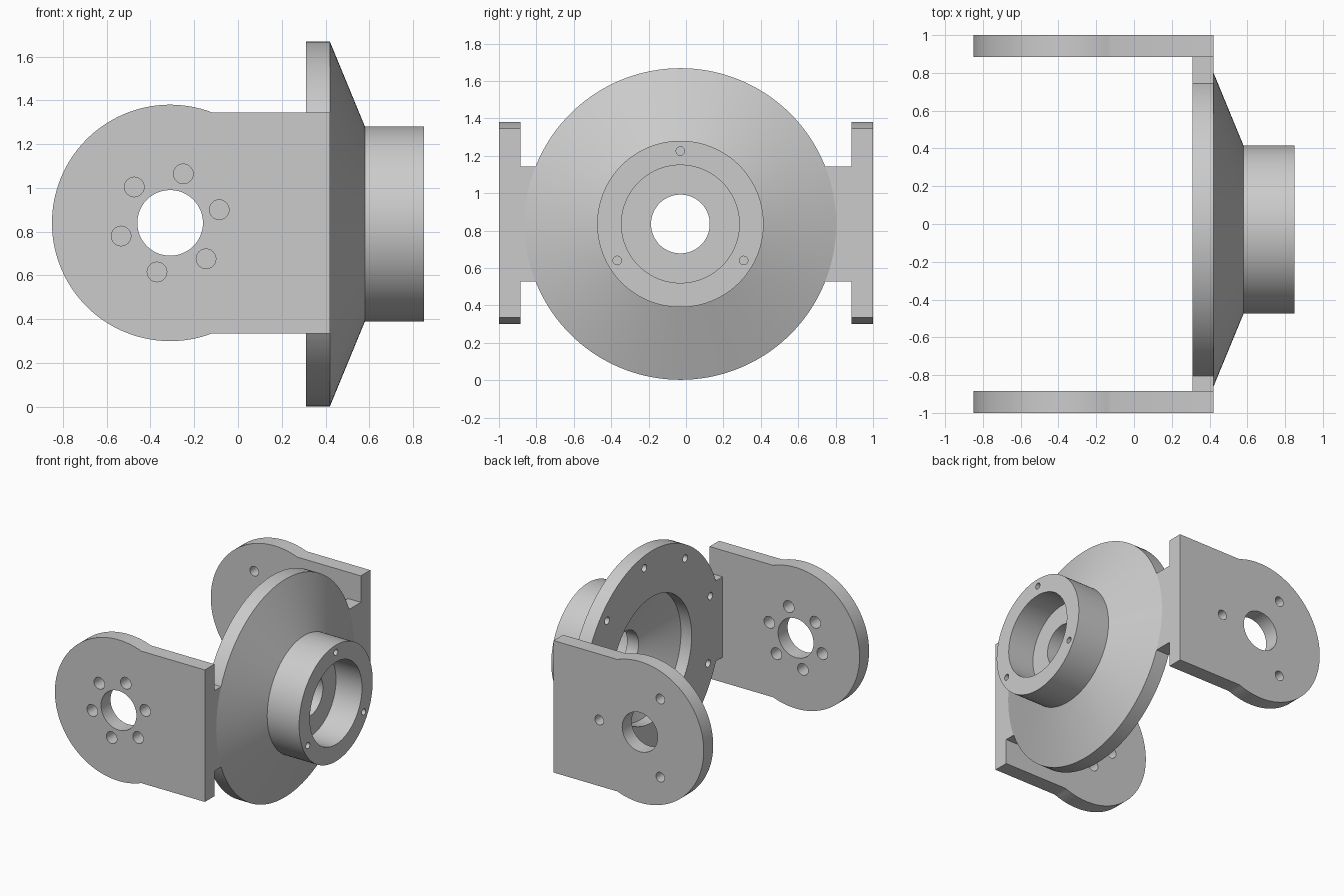
import bpy
import bmesh
from math import sin, cos, pi, radians, asin
from mathutils import Matrix, Vector

old = bpy.data.objects.get("Cube")
if old:
    bpy.data.objects.remove(old, do_unlink=True)

GREY = (0.6, 0.6, 0.6, 1.0)
mat = bpy.data.materials.new("machined_grey")
mat.use_nodes = True
mat.diffuse_color = GREY
mat.node_tree.nodes["Principled BSDF"].inputs["Base Color"].default_value = GREY

AXIS_Y, AXIS_Z = -0.03, 0.835      # flange axis, running along x
EAR_X, EAR_Z, EAR_R = -0.31, 0.84, 0.54
EAR_HALF = 0.505                   # half height of the straight part
PLATE_IN, PLATE_OUT = 0.31, 0.42   # flange rim thickness along x
EAR_IN = 0.885


def to_object(bm, name):
    bmesh.ops.recalc_face_normals(bm, faces=bm.faces[:])
    mesh = bpy.data.meshes.new(name)
    bm.to_mesh(mesh)
    bm.free()
    obj = bpy.data.objects.new(name, mesh)
    bpy.context.collection.objects.link(obj)
    mesh.materials.append(mat)
    return obj


def prism(name, points, offset):
    """Extrude a flat outline by an offset vector."""
    bm = bmesh.new()
    face = bm.faces.new([bm.verts.new(p) for p in points])
    new = bmesh.ops.extrude_face_region(bm, geom=[face])["geom"]
    verts = [g for g in new if isinstance(g, bmesh.types.BMVert)]
    bmesh.ops.translate(bm, verts=verts, vec=offset)
    return to_object(bm, name)


def revolve(name, profile, steps=144):
    """Spin a closed (x, radius) profile about the flange axis."""
    bm = bmesh.new()
    verts = [bm.verts.new((x, AXIS_Y, AXIS_Z + r)) for x, r in profile]
    edges = [bm.edges.new((v, verts[i - 1])) for i, v in enumerate(verts)]
    bmesh.ops.spin(bm, geom=verts + edges, cent=(0, AXIS_Y, AXIS_Z),
                   axis=(1, 0, 0), angle=2 * pi, steps=steps)
    bmesh.ops.remove_doubles(bm, verts=bm.verts[:], dist=0.0001)
    return to_object(bm, name)


def drill(obj, holes):
    """Cut round holes given as (centre, axis, radius, length)."""
    bm = bmesh.new()
    for centre, axis, radius, length in holes:
        turn = Vector((0, 0, 1)).rotation_difference(Vector(axis)).to_matrix().to_4x4()
        bmesh.ops.create_cone(bm, cap_ends=True, segments=48 if radius > 0.1 else 24,
                              radius1=radius, radius2=radius, depth=length,
                              matrix=Matrix.Translation(centre) @ turn)
    cutter = to_object(bm, "hole_cutter")
    cutter.hide_render = True
    mod = obj.modifiers.new("holes", 'BOOLEAN')
    mod.operation = 'DIFFERENCE'
    mod.solver = 'EXACT'
    mod.object = cutter
    graph = bpy.context.evaluated_depsgraph_get()
    cut = bpy.data.meshes.new_from_object(obj.evaluated_get(graph))
    obj.modifiers.clear()
    obj.data = cut
    bpy.data.objects.remove(cutter, do_unlink=True)


def circle(count, radius, start):
    """Evenly spaced (u, v) positions on a bolt circle."""
    angles = [radians(start) + 2 * pi * i / count for i in range(count)]
    return [(radius * cos(a), radius * sin(a)) for a in angles]


# Flange: rim, cone, hub, bearing pocket, bore and hollow back
flange = revolve("flange_and_hub", [
    (PLATE_IN, 0.48), (PLATE_IN, 0.833), (PLATE_OUT, 0.833), (0.58, 0.445),
    (0.85, 0.445), (0.85, 0.315), (0.63, 0.315), (0.63, 0.157),
    (0.533, 0.157), (0.40, 0.48)])
bolts = [((PLATE_IN, AXIS_Y - u, AXIS_Z + v), (1, 0, 0), 0.028, 0.2)
         for u, v in circle(9, 0.74, 17)]
bolts += [((0.85, AXIS_Y + u, AXIS_Z + v), (1, 0, 0), 0.023, 0.24)
          for u, v in circle(3, 0.39, 90)]
drill(flange, bolts)
parts = [flange]

# Side ears with rounded ends, and the arms joining them to the rim
bend = asin(EAR_HALF / EAR_R)
for side, label in ((-1, "front"), (1, "back")):
    arc = [bend + (2 * pi - 2 * bend) * i / 80 for i in range(81)]
    y = side * EAR_IN
    outline = [(EAR_X + EAR_R * cos(a), y, EAR_Z + EAR_R * sin(a)) for a in arc]
    outline += [(PLATE_OUT, y, EAR_Z - EAR_HALF), (PLATE_OUT, y, EAR_Z + EAR_HALF)]
    ear = prism(label + "_ear", outline, (0, side * (1 - EAR_IN), 0))
    count, radius, start, size = (6, 0.232, 15, 0.045) if side < 0 else (3, 0.345, 0, 0.037)
    holes = [((EAR_X, side * 0.94, EAR_Z), (0, 1, 0), 0.15, 0.4)]
    holes += [((EAR_X + u, side * 0.94, EAR_Z + v), (0, 1, 0), size, 0.4)
              for u, v in circle(count, radius, start)]
    drill(ear, holes)

    half = 0.3075
    reach = asin(half / 0.83)
    sweep = [reach * (i / 8 - 1) for i in range(17)]
    outline = [(PLATE_IN, AXIS_Y + side * 0.83 * cos(a), AXIS_Z + 0.83 * sin(a))
               for a in sweep]
    outline += [(PLATE_IN, y, AXIS_Z + half), (PLATE_IN, y, AXIS_Z - half)]
    arm = prism(label + "_arm", outline, (PLATE_OUT - PLATE_IN, 0, 0))
    parts += [ear, arm]

# Smooth round walls, crisp edges
bpy.ops.object.select_all(action='DESELECT')
for obj in parts:
    obj.select_set(True)
bpy.context.view_layer.objects.active = flange
bpy.ops.object.shade_smooth_by_angle(angle=radians(20))
